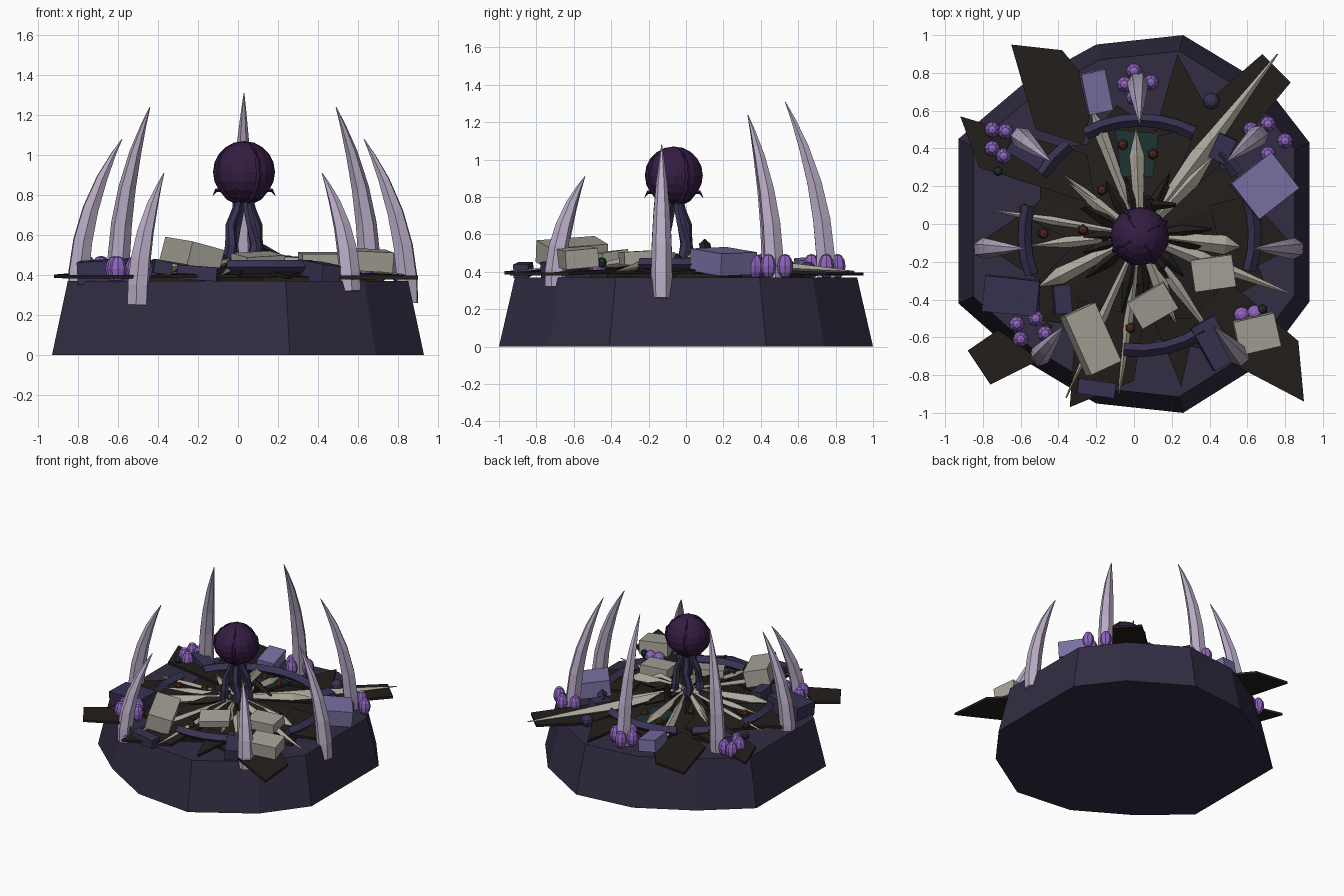
import bpy, bmesh, math, random
from mathutils import Vector, Matrix

if "Cube" in bpy.data.objects:
    bpy.data.objects.remove(bpy.data.objects["Cube"])
random.seed(4)


def mat(name, r, g, b):
    m = bpy.data.materials.new(name)
    m.diffuse_color = (r, g, b, 1)
    m.use_nodes = True
    m.node_tree.nodes["Principled BSDF"].inputs["Base Color"].default_value = m.diffuse_color
    return m


DARK = mat("dark_stone", .032, .025, .055)
PURPLE = mat("purple_stone", .04, .032, .085)
LILAC = mat("lilac_stone", .19, .16, .36)
TAN = mat("pale_stone", .38, .36, .31)
BLACK = mat("charred", .016, .013, .011)
IVORY = mat("claw", .48, .41, .56)
BONE = mat("bone", .42, .39, .33)
BULB = mat("bulb", .27, .13, .52)
ORB = mat("orb", .035, .012, .055)
RUST = mat("ember", .07, .02, .012)
TEAL = mat("teal", .012, .03, .03)
C = Vector((.03, -.06, 0))


def height(x, y):
    """Mound profile: high in the centre, level at the rim."""
    r = math.hypot(x - C.x, y - C.y)
    return .38 + .09 * max(0, 1 - r / .75)


def finish(bm, name, m):
    bmesh.ops.recalc_face_normals(bm, faces=bm.faces)
    me = bpy.data.meshes.new(name)
    bm.to_mesh(me)
    bm.free()
    o = bpy.data.objects.new(name, me)
    bpy.context.collection.objects.link(o)
    me.materials.append(m)
    return o


def loft(name, rings, m):
    """Skin a list of equal-length vertex rings and cap the ends."""
    bm = bmesh.new()
    vs = [[bm.verts.new(p) for p in r] for r in rings]
    n = len(rings[0])
    for a, b in zip(vs, vs[1:]):
        for i in range(n):
            bm.faces.new((a[i], a[(i + 1) % n], b[(i + 1) % n], b[i]))
    bm.faces.new(vs[0])
    bm.faces.new(vs[-1])
    return finish(bm, name, m)


def tube(name, pts, radii, m, sides=6, wide=1.0):
    pts = [Vector(p) for p in pts]
    rings = []
    for i, p in enumerate(pts):
        t = (pts[min(i + 1, len(pts) - 1)] - pts[max(i - 1, 0)]).normalized()
        ref = Vector((0, 0, 1)) if abs(t.z) < .75 else Vector((C.x, C.y, p.z)) - p
        if ref.length < .02:
            ref = Vector((1, 0, 0))
        u = t.cross(ref).normalized()
        v = u.cross(t)
        rings.append([p + (u * math.cos(a) * wide + v * math.sin(a)) * radii[i]
                      for a in (2 * math.pi * k / sides for k in range(sides))])
    return loft(name, rings, m)


def plate(name, outline, m, lift=0, thick=.02):
    lo = [(x, y, height(x, y) + lift - thick / 2) for x, y in outline]
    return loft(name, [lo, [(x, y, z + thick) for x, y, z in lo]], m)


def block(name, pos, size, rot, m):
    bm = bmesh.new()
    bmesh.ops.create_cube(bm, size=1)
    o = finish(bm, name, m)
    o.location, o.scale = pos, size
    o.rotation_euler = [math.radians(a) for a in rot]


def ball(name, pos, r, m, u=8, v=6, stretch=1):
    bm = bmesh.new()
    bmesh.ops.create_uvsphere(bm, u_segments=u, v_segments=v, radius=r,
                              matrix=Matrix.Diagonal((1, 1, stretch, 1)))
    o = finish(bm, name, m)
    o.location = pos


# plinth: irregular tapered polygon
out = [(-.93, -.42), (-.6, -.71), (-.2, -.95), (.26, -1), (.69, -.73), (.93, -.41),
       (.93, .43), (.69, .74), (.26, 1), (-.2, .95), (-.6, .73), (-.93, .45)]
loft("plinth", [[(x * k, y * k, z) for x, y in out] for k, z in ((1, 0), (.915, .37))], DARK)

# charred mound, jagged edge
ring = []
for i in range(18):
    a = 2 * math.pi * i / 18
    r = .7 if i % 2 else .56
    ring.append((C.x + r * math.cos(a), C.y + r * math.sin(a)))
loft("mound", [[(x, y, .36) for x, y in ring], [(x, y, .39) for x, y in ring],
               [(C.x + (x - C.x) * .15, C.y + (y - C.y) * .15, .46) for x, y in ring]], BLACK)

# charred slabs overhanging the rim
for i, s in enumerate([
        [(-.65, .95), (-.38, .92), (-.2, .7), (-.27, .42), (-.52, .5)],
        [(.68, .9), (.83, .75), (.5, .35), (.15, .05), (.38, .64)],
        [(-.92, .57), (-.25, .37), (-.2, .1), (-.82, .3)],
        [(.9, -.94), (.87, -.62), (.5, -.3), (.3, -.5), (.52, -.74)],
        [(-.88, -.67), (-.76, -.85), (-.5, -.72), (-.72, -.56)],
        [(-.34, -.97), (0, -.83), (.05, -.5), (-.3, -.4)],
        [(.23, .9), (.42, .55), (.1, .45)],
        [(.85, -.12), (.5, -.3), (.4, .1), (.6, .15)],
        [(-.82, -.1), (-.6, .05), (-.3, -.1), (-.5, -.3)],
        [(.25, -.86), (.33, -.5), (.1, -.5)]]):
    plate("charred_slab_%d" % i, s, BLACK, .008 + .003 * (i % 3), .018)
plate("teal_slab", [(-.1, .5), (.13, .48), (.1, .25), (-.07, .25)], TEAL, .015, .02)
tube("charred_fin", [(.06, .12, .42), (.1, .1, .55), (.22, .1, .49)], [.04, .03, .01], BLACK, 4)

# bone splinters radiating from the centre: tip, half width, widest point
for i, (x, y, w, f) in enumerate([
        (-.22, .6, .035, .85), (.01, .5, .04, .75), (.76, .9, .05, .42), (-.74, .07, .022, .6),
        (-.6, -.12, .03, .6), (-.5, -.33, .045, .8), (.83, -.37, .04, .4), (-.36, -.92, .025, .5),
        (-.08, -.9, .025, .6), (.22, -.52, .04, .6), (.56, -.12, .05, .85), (-.42, .27, .03, .5),
        (.42, .36, .045, .7), (.42, -.6, .03, .5), (-.55, .4, .02, .5)]):
    path = [(C.x + (x - C.x) * t, C.y + (y - C.y) * t) for t in (.08, f, 1)]
    tube("bone_splinter_%d" % i, [(a, b, height(a, b) + .022) for a, b in path],
         [w * .4, w * .85, .003], BONE, 4, 1.2).scale.z = 1
    # short splinter beside it
    a = math.atan2(y - C.y, x - C.x) + .2
    r = random.uniform(.3, .45)
    q = [(C.x + k * math.cos(a), C.y + k * math.sin(a)) for k in (.1, r * .6, r)]
    tube("charred_splinter_%d" % i, [(u, v, height(u, v) + .02) for u, v in q],
         [.02, .035, .003], BLACK, 4)

# broken ring of dark stone
for i, (a0, a1) in enumerate([(62, 118), (128, 148), (165, 200), (262, 304), (-18, 22), (32, 46)]):
    n = max(2, round((a1 - a0) / 10))
    arc = [math.radians(a0 + (a1 - a0) * k / n) for k in range(n + 1)]
    tube("ring_piece_%d" % i, [(C.x + .61 * math.cos(a), C.y + .61 * math.sin(a), .44) for a in arc],
         [.035] * (n + 1), PURPLE, 4)

# fallen blocks
for i, (p, s, r, m) in enumerate([
        ((-.23, -.61, .5), (.18, .34, .12), (4, 14, 25), TAN),
        ((.42, -.26, .475), (.22, .17, .07), (3, 0, 8), TAN),
        ((.1, -.43, .48), (.22, .16, .05), (8, -3, 30), TAN),
        ((.65, -.58, .475), (.22, .18, .1), (5, 3, 13), TAN),
        ((-.2, .7, .43), (.13, .22, .09), (5, 6, 12), LILAC),
        ((.69, .2, .455), (.27, .24, .12), (2, 6, 38), LILAC),
        ((-.65, -.38, .42), (.29, .19, .11), (3, -3, -6), PURPLE),
        ((-.38, -.4, .44), (.09, .15, .07), (0, 8, 5), PURPLE),
        ((.42, -.63, .41), (.14, .26, .1), (6, 5, 30), PURPLE),
        ((-.2, -.87, .41), (.2, .08, .07), (0, 4, -8), PURPLE),
        ((-.57, .38, .43), (.2, .1, .08), (0, 5, -30), PURPLE),
        ((.47, .4, .43), (.1, .14, .07), (5, 0, -25), PURPLE)]):
    block("fallen_block_%d" % i, p, s, r, m)

# curved claws: base x, y, z then tip x, y, z
for i, (bx, by, bz, tx, ty, tz) in enumerate([
        (.02, .75, .34, .03, .53, 1.31), (.66, .47, .34, .49, .33, 1.24),
        (-.6, .46, .34, -.44, .33, 1.24), (.85, -.13, .26, .63, -.13, 1.08),
        (-.8, -.13, .3, -.58, -.13, 1.08), (.56, -.7, .32, .42, -.54, .91),
        (-.5, -.7, .25, -.37, -.54, .91)]):
    ts = [0, .15, .35, .55, .75, .9, 1]
    tube("claw_%d" % i, [(bx + (tx - bx) * t ** 2.1, by + (ty - by) * t ** 2.1, bz + (tz - bz) * t)
                         for t in ts], [.055, .057, .053, .044, .03, .014, .002], IVORY, 6)

# bulb clusters
for i, (x, y) in enumerate([(-.75, .4), (-.68, .49), (-.75, .5), (-.69, .36), (-.05, .74), (.0, .81), (.09, .75),
                            (.0, .67), (.71, .53), (.71, .37), (.8, .44), (.62, .5), (-.6, -.61), (-.62, -.53),
                            (-.52, -.5), (-.47, -.58), (.57, -.48), (.64, -.47)]):
    ball("bulb_%d" % i, (x, y, .43), .043, BULB, 8, 6, 1.55 if y > .3 or x < 0 else 1)
ball("dark_bulb", (.41, .65, .41), .045, PURPLE)

# embers and small teal beads
for i, (x, y) in enumerate([(-.06, .42), (.1, .37), (.48, .4), (-.58, .08), (-.27, -.03), (-.48, -.05),
                            (-.02, -.55), (-.17, .18), (-.46, -.55)]):
    ball("ember_%d" % i, (x, y, height(x, y) + .03), .03, RUST, 6, 4)
for i, (x, y) in enumerate([(-.72, .28), (.68, -.45)]):
    ball("teal_bead_%d" % i, (x, y, .45), .028, TEAL, 6, 4)

# orb, its ribs, thorns and the twisted stems holding it
O = Vector((.03, -.065, .915))
ball("orb", O, .155, ORB, 16, 10)
for k in range(4):
    a = math.pi / 2 * k + .5
    d = Vector((math.cos(a), math.sin(a), 0))
    e = Vector((-d.y, d.x, 0))
    Z = Vector((0, 0, 1))
    b = C + d * .09 + Z * .43
    tube("stem_%d" % k, [b, C + d * .085 + e * .02 + Z * .55, C + d * .075 + Z * .65,
                         C + d * .04 + Z * .73, C + d * .03 + Z * .785],
         [.036, .03, .026, .024, .02], PURPLE, 6)
    rib = [math.radians(g) for g in range(-80, 71, 25)]
    tube("orb_rib_%d" % k, [O + (d * math.cos(g) + Z * math.sin(g)) * .156 for g in rib],
         [.013] * 5 + [.009, .003], ORB, 5)
    f = (d + e).normalized()
    tube("orb_thorn_%d" % k, [O + f * .1 - Z * .09, O + f * .145 - Z * .09, O + f * .165 - Z * .12],
         [.012, .009, .001], ORB, 4)
